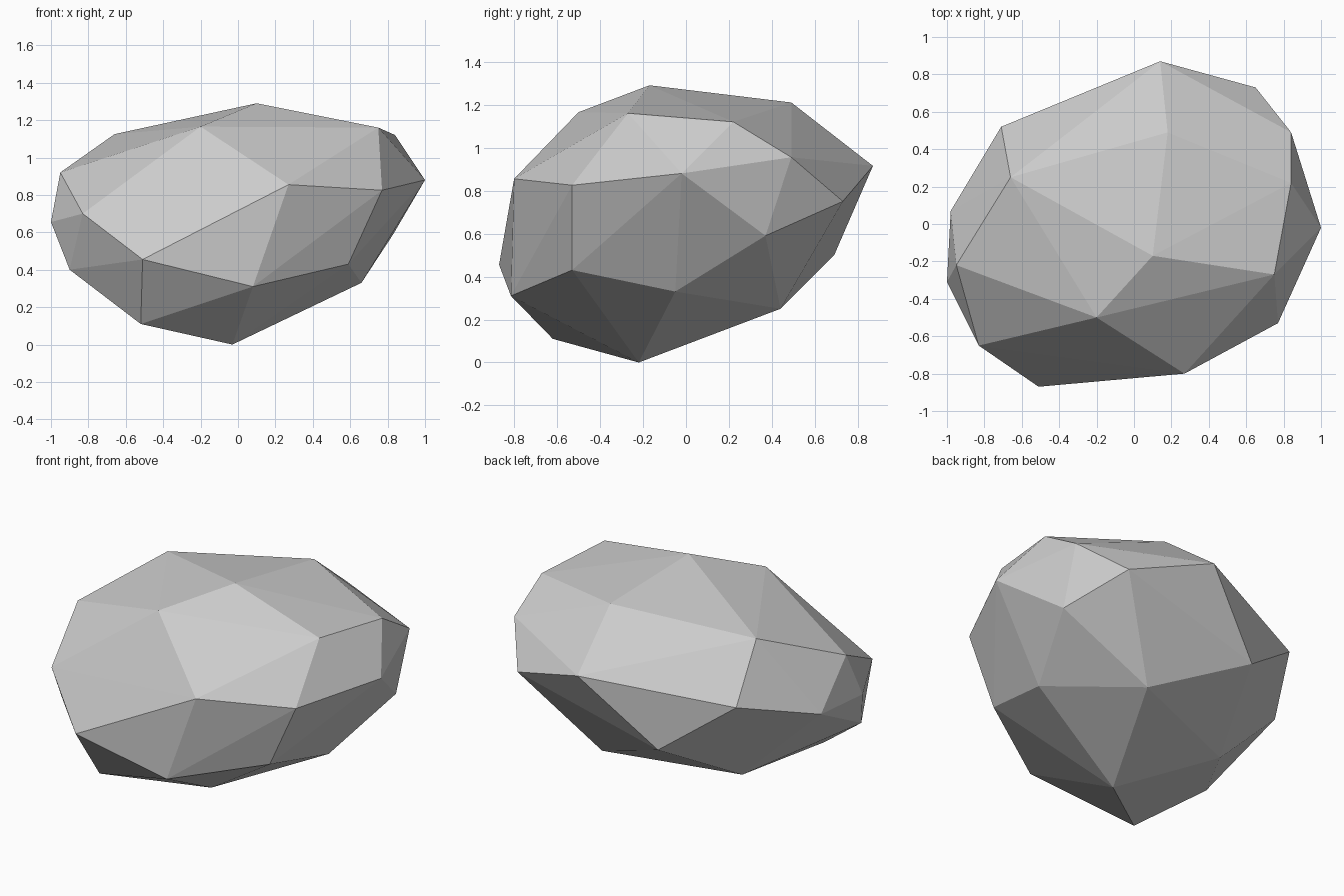
import bpy
import bmesh
from mathutils import Vector

# Remove the default cube if the scene has it
default_cube = bpy.data.objects.get("Cube")
if default_cube:
    bpy.data.objects.remove(default_cube, do_unlink=True)


def make_material(name, colour):
    """One flat colour, visible in both viewport and render."""
    material = bpy.data.materials.new(name)
    material.use_nodes = True
    material.diffuse_color = colour
    shader = material.node_tree.nodes["Principled BSDF"]
    shader.inputs["Base Color"].default_value = colour
    shader.inputs["Roughness"].default_value = 1.0
    return material


def make_faceted_stone(name, corners, material):
    """Stretch flat facets tightly around the chiselled corners."""
    bm = bmesh.new()
    for corner in corners:
        bm.verts.new(Vector(corner))
    hull = bmesh.ops.convex_hull(bm, input=list(bm.verts))
    leftovers = [item for item in hull["geom_interior"]
                 if isinstance(item, bmesh.types.BMVert)]
    bmesh.ops.delete(bm, geom=leftovers, context="VERTS")
    bmesh.ops.recalc_face_normals(bm, faces=list(bm.faces))
    for face in bm.faces:
        face.smooth = False

    mesh = bpy.data.meshes.new(name)
    bm.to_mesh(mesh)
    bm.free()
    mesh.materials.append(material)
    stone = bpy.data.objects.new(name, mesh)
    bpy.context.scene.collection.objects.link(stone)
    return stone


# Crown: the peak and the corners around it
crown = [
    (.10, -.17, 1.29), (-.20, -.50, 1.165), (.75, -.27, 1.16),
    (.84, .22, 1.12), (.18, .49, 1.21), (-.66, .25, 1.125),
]

# Shoulder: the broad upper band, running round from the front
shoulder = [
    (.27, -.80, .855), (.77, -.53, .825), (1, -.02, .88),
    (.84, .49, .955), (.65, .73, .75), (.14, .87, .915),
    (-.71, .52, .81), (-.98, .07, .67), (-1, -.31, .655),
    (-.95, -.22, .92), (-.83, -.65, .70),
]

# Flank: the lower band, tapering towards the ground
flank = [
    (-.51, -.87, .455), (.08, -.815, .31), (.59, -.53, .43),
    (.66, -.05, .33), (.83, .37, .59), (.27, .44, .25),
    (-.29, .69, .50), (-.90, -.44, .40),
]

# Foot: the few low corners the stone rests on
foot = [(-.03, -.22, 0), (-.52, -.62, .11), (-.50, .16, .20)]

stone_grey = make_material("stone grey", (.6, .6, .6, 1))
make_faceted_stone("boulder", crown + shoulder + flank + foot, stone_grey)
